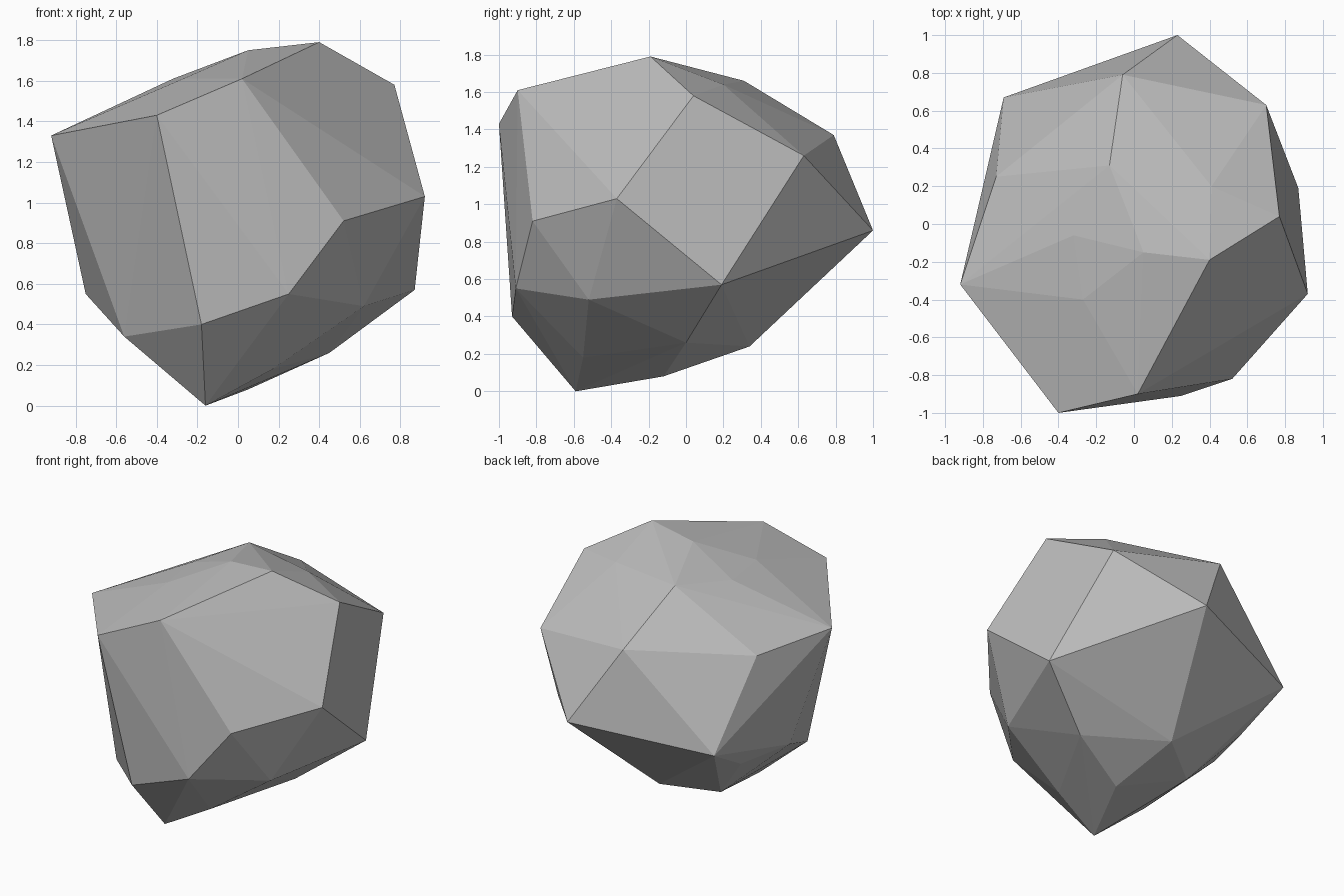
import bpy
import bmesh

# Remove the default cube if the scene has one
default_cube = bpy.data.objects.get("Cube")
if default_cube:
    bpy.data.objects.remove(default_cube, do_unlink=True)


def make_material(name, color):
    """Create one flat, matte material."""
    material = bpy.data.materials.new(name)
    material.use_nodes = True
    material.diffuse_color = color
    shader = material.node_tree.nodes["Principled BSDF"]
    shader.inputs["Base Color"].default_value = color
    shader.inputs["Roughness"].default_value = 0.9
    return material


def make_hull(name, corner_groups, material):
    """Wrap a tight, flat-shaded skin around the given corners."""
    bm = bmesh.new()
    for group in corner_groups:
        for corner in group:
            bm.verts.new(corner)
    result = bmesh.ops.convex_hull(bm, input=bm.verts[:], use_existing_faces=False)
    leftovers = {item for key in ("geom_interior", "geom_unused")
                 for item in result[key] if isinstance(item, bmesh.types.BMVert)}
    bmesh.ops.delete(bm, geom=list(leftovers), context='VERTS')
    bmesh.ops.recalc_face_normals(bm, faces=bm.faces[:])
    for face in bm.faces:
        face.smooth = False
    mesh = bpy.data.meshes.new(name)
    bm.to_mesh(mesh)
    bm.free()
    mesh.materials.append(material)
    rock = bpy.data.objects.new(name, mesh)
    bpy.context.collection.objects.link(rock)
    return rock


# Chipped corners of the boulder, from the crown down to the base
crown = [(.4, -.19, 1.79), (.05, -.15, 1.75), (.41, .2, 1.64),
         (-.13, .31, 1.66), (-.32, -.06, 1.61), (-.27, -.4, 1.61),
         (.02, -.9, 1.61), (.77, .04, 1.58)]
shoulder = [(-.4, -1, 1.43), (-.92, -.32, 1.33), (-.73, .25, 1.3),
            (-.06, .79, 1.37), (.7, .63, 1.26)]
waist = [(.92, -.37, 1.03), (.52, -.82, .91), (-.52, -.69, .82),
         (-.69, .67, .74), (.23, 1, .86)]
skirt = [(.87, .19, .57), (.62, -.52, .49), (.25, -.91, .55),
         (-.18, -.93, .4), (-.56, -.56, .34), (-.75, -.09, .55),
         (-.64, .3, .53)]
base = [(.45, 0, .26), (.17, -.55, .18), (-.03, .34, .24),
        (-.35, .11, .18), (.05, -.12, .08), (-.16, -.59, 0)]

stone_grey = make_material("stone grey", (.5, .5, .5, 1))
make_hull("boulder", (crown, shoulder, waist, skirt, base), stone_grey)
